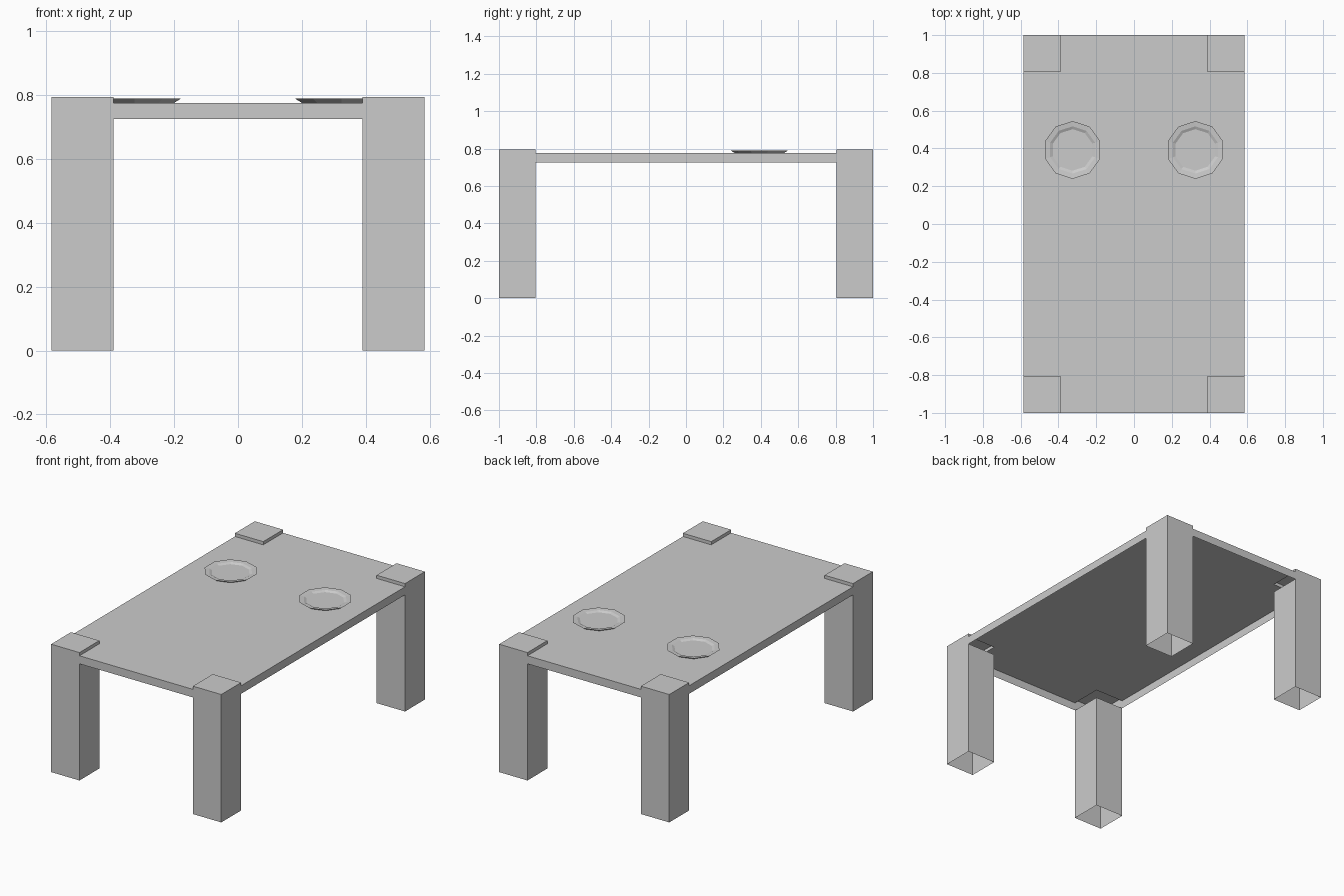
import bpy, bmesh, math
from mathutils import Vector

if "Cube" in bpy.data.objects:
    bpy.data.objects.remove(bpy.data.objects["Cube"])

HX, HY, LEG = 0.585, 1.0, 0.195
Z_UNDER, Z_TOP, Z_CAP = 0.725, 0.775, 0.795
IX, IY = HX - LEG, HY - LEG


def make_object(name, bm):
    mesh = bpy.data.meshes.new(name)
    bm.to_mesh(mesh)
    bm.free()
    obj = bpy.data.objects.new(name, mesh)
    bpy.context.collection.objects.link(obj)
    return obj


def rect(bm, lo, hi, outward):
    """Axis-aligned rectangle between two corners, facing outward."""
    a, b = [i for i in range(3) if abs(hi[i] - lo[i]) > 1e-6]
    pts = []
    for u, v in ((0, 0), (1, 0), (1, 1), (0, 1)):
        p = list(lo)
        p[a] = (lo, hi)[u][a]
        p[b] = (lo, hi)[v][b]
        pts.append(bm.verts.new(p))
    face = bm.faces.new(pts)
    face.normal_update()
    if face.normal.dot(Vector(outward)) < 0:
        face.normal_flip()


def mirror(obj, x, y):
    mod = obj.modifiers.new("Mirror", 'MIRROR')
    mod.use_axis = (x, y, False)
    mod.use_mirror_merge = True


# Legs: hollow, open below, with the inner walls stopping at the apron
bm = bmesh.new()
rect(bm, (HX, IY, 0), (HX, HY, Z_CAP), (1, 0, 0))
rect(bm, (IX, HY, 0), (HX, HY, Z_CAP), (0, 1, 0))
for z0, z1 in ((0, Z_UNDER), (Z_TOP, Z_CAP)):
    rect(bm, (IX, IY, z0), (IX, HY, z1), (-1, 0, 0))
    rect(bm, (IX, IY, z0), (HX, IY, z1), (0, -1, 0))
rect(bm, (IX, IY, Z_CAP), (HX, HY, Z_CAP), (0, 0, 1))
bmesh.ops.remove_doubles(bm, verts=bm.verts, dist=1e-5)
mirror(make_object("legs", bm), True, True)

# Tabletop: thin sheet between the leg caps, with an apron at each edge
bm = bmesh.new()
rect(bm, (-IX, -HY, Z_TOP), (IX, HY, Z_TOP), (0, 0, 1))
for s in (-1, 1):
    rect(bm, (s * IX, -IY, Z_TOP), (s * HX, IY, Z_TOP), (0, 0, 1))
    rect(bm, (s * HX, -IY, Z_UNDER), (s * HX, IY, Z_TOP), (s, 0, 0))
    rect(bm, (-IX, s * HY, Z_UNDER), (IX, s * HY, Z_TOP), (0, s, 0))
bmesh.ops.remove_doubles(bm, verts=bm.verts, dist=1e-5)
make_object("tabletop", bm)

# Plates: ten-sided dishes with a flared rim and shallow well
SIDES = 10
profile = [(0.130, 0.7752), (0.153, 0.789), (0.125, 0.786), (0.110, 0.779)]
bm = bmesh.new()
rings = []
for r, z in profile:
    ring = []
    for k in range(SIDES):
        a = math.pi / 2 + k * math.tau / SIDES
        ring.append(bm.verts.new((0.325 + r * math.cos(a), 0.392 + r * math.sin(a), z)))
    rings.append(ring)
for low, high in zip(rings, rings[1:]):
    for k in range(SIDES):
        n = (k + 1) % SIDES
        bm.faces.new((low[k], low[n], high[n], high[k]))
bm.faces.new(rings[-1])
bm.faces.new(rings[0][::-1])
mirror(make_object("plates", bm), True, False)
